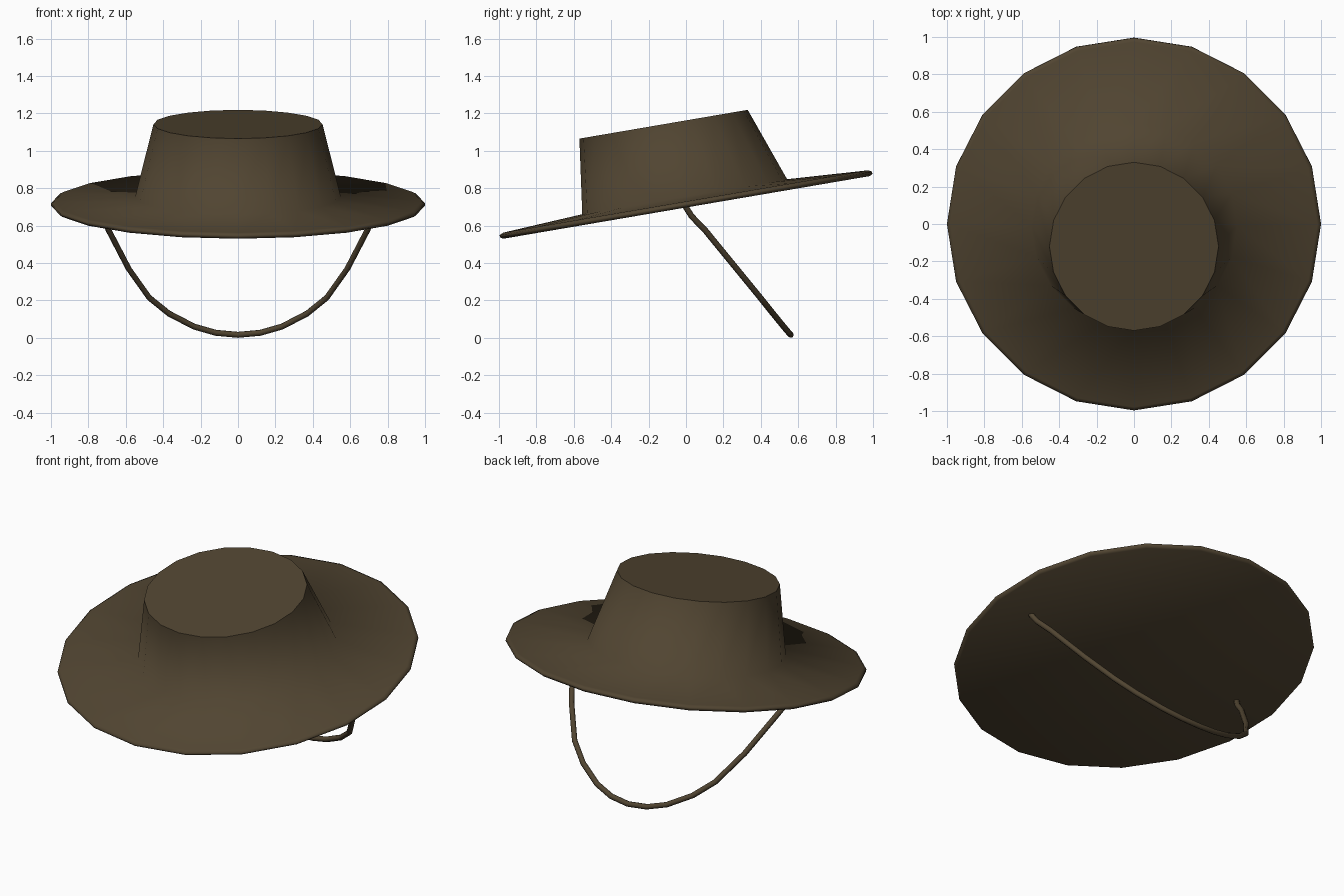
import bpy, bmesh, math
from mathutils import Matrix, Vector

if "Cube" in bpy.data.objects:
    bpy.data.objects.remove(bpy.data.objects["Cube"])

felt = bpy.data.materials.new("dark brown felt")
felt.diffuse_color = (0.082, 0.059, 0.031, 1)
felt.use_nodes = True
felt.node_tree.nodes["Principled BSDF"].inputs["Base Color"].default_value = felt.diffuse_color

SIDES = 20
TILT = math.radians(9.7)

# Hat body: stacked rings of (radius, height, shift in y), tilted up at the back
profile = [
    (0.985, -0.016, 0), (1.0, -0.006, 0), (1.0, 0.006, 0), (0.98, 0.016, 0),  # brim rim
    (0.55, 0.042, 0),                                                        # crown base
    (0.452, 0.443, -0.046),                                                  # crown top edge
]
bm = bmesh.new()
rings = []
for r, h, shift in profile:
    ring = []
    for i in range(SIDES):
        a = 2 * math.pi * i / SIDES
        ring.append(bm.verts.new((r * math.cos(a), 1.01 * r * math.sin(a) + shift, h)))
    rings.append(ring)
for lo, hi in zip(rings, rings[1:]):
    for i in range(SIDES):
        j = (i + 1) % SIDES
        bm.faces.new((lo[i], lo[j], hi[j], hi[i]))
bm.faces.new(rings[-1])
bm.faces.new(rings[0][::-1])
bm.normal_update()
for f in bm.faces:
    f.smooth = True
# Crisp edge round the flat crown top
top = set(rings[-1])
for e in bm.edges:
    if e.verts[0] in top and e.verts[1] in top:
        e.smooth = False
bm.transform(Matrix.Translation((0, 0, 0.713)) @ Matrix.Rotation(TILT, 4, 'X'))
mesh = bpy.data.meshes.new("hat_body")
bm.to_mesh(mesh)
bm.free()
mesh.materials.append(felt)
bpy.context.collection.objects.link(bpy.data.objects.new("hat_body", mesh))

# Chin strap: half path mirrored across x, hanging down and back
half = [(0.745, -0.005, 0.705), (0.725, 0.03, 0.65), (0.69, 0.105, 0.572),
        (0.585, 0.27, 0.37), (0.475, 0.397, 0.215), (0.37, 0.465, 0.13),
        (0.235, 0.522, 0.06), (0.12, 0.55, 0.027)]
path = half + [(0, 0.56, 0.016)] + [(-x, y, z) for x, y, z in reversed(half)]
pts = [Vector(p) for p in path]
bm = bmesh.new()
n, rad = 8, 0.016
side_axis = Vector((0, 0.773, 0.634))  # normal of the strap plane
rings = []
for k, p in enumerate(pts):
    t = (pts[min(k + 1, len(pts) - 1)] - pts[max(k - 1, 0)]).normalized()
    u = (side_axis - t * side_axis.dot(t)).normalized()
    v = t.cross(u)
    rings.append([bm.verts.new(p + rad * (u * math.cos(2 * math.pi * i / n) + v * math.sin(2 * math.pi * i / n)))
                  for i in range(n)])
for lo, hi in zip(rings, rings[1:]):
    for i in range(n):
        j = (i + 1) % n
        bm.faces.new((lo[i], lo[j], hi[j], hi[i]))
bm.faces.new(rings[0][::-1])
bm.faces.new(rings[-1])
bmesh.ops.recalc_face_normals(bm, faces=bm.faces)
for f in bm.faces:
    f.smooth = len(f.verts) == 4
mesh = bpy.data.meshes.new("chin_strap")
bm.to_mesh(mesh)
bm.free()
mesh.materials.append(felt)
bpy.context.collection.objects.link(bpy.data.objects.new("chin_strap", mesh))
